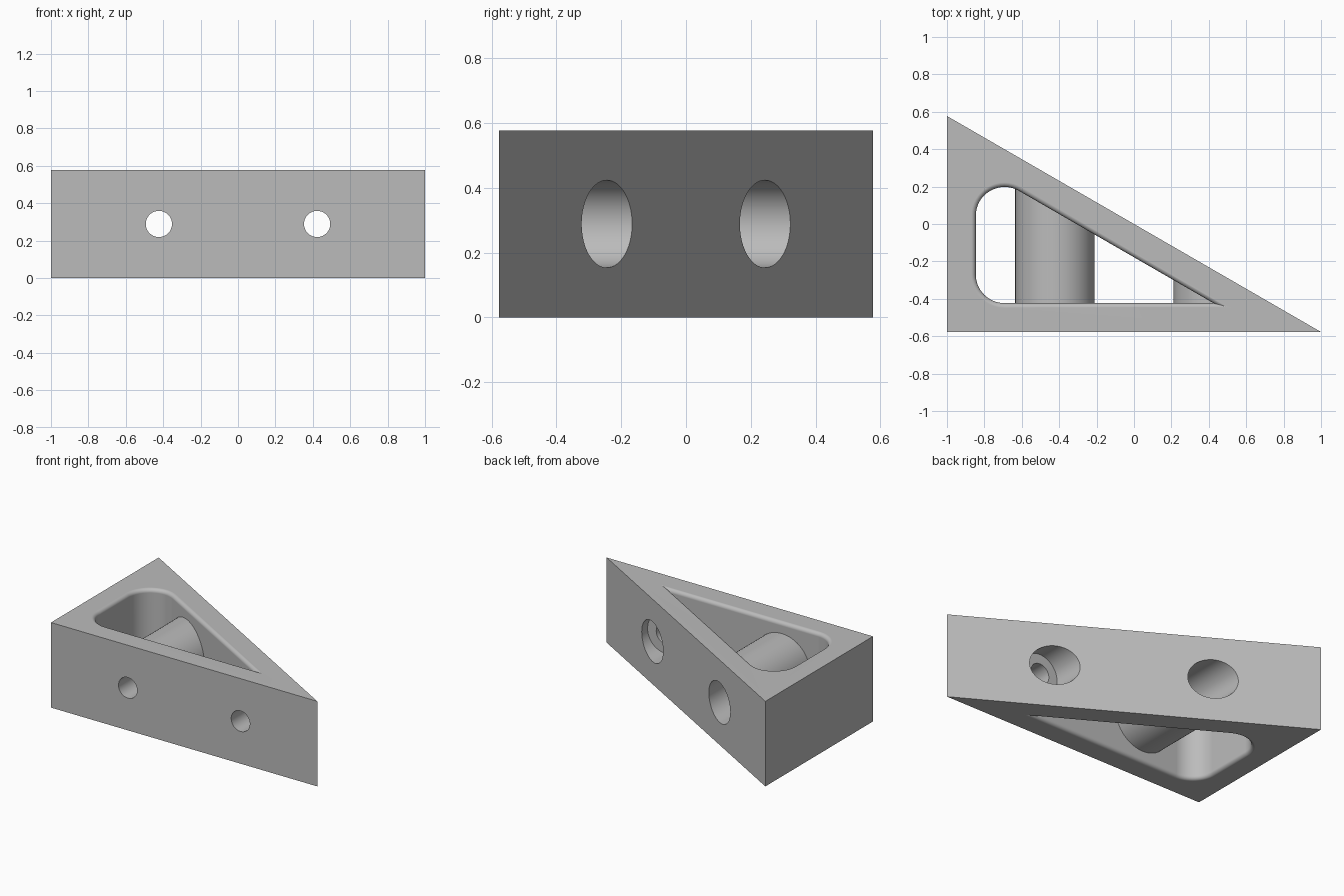
import bpy, bmesh, math
from mathutils import Matrix, Vector

cube = bpy.data.objects.get("Cube")
if cube:
    bpy.data.objects.remove(cube, do_unlink=True)

HALF = 1 / math.sqrt(3)      # half depth, also the height
HEIGHT = HALF
WALL = 0.154                 # wall thickness and pocket corner radius
FILLET = 0.025               # rounding of the pocket rims
HOLE_X = 0.423
SCREW_R, HEAD_R, BOSS_R = 0.07, 0.135, 0.212
SEAT_Y = -HALF + 0.1925      # floor of the screw head recesses

grey = bpy.data.materials.new("grey plastic")
grey.use_nodes = True
colour = (0.5, 0.5, 0.5, 1)
grey.diffuse_color = colour
grey.node_tree.nodes["Principled BSDF"].inputs["Base Color"].default_value = colour


def make_object(name, bm, helper=True):
    bmesh.ops.recalc_face_normals(bm, faces=bm.faces[:])
    mesh = bpy.data.meshes.new(name)
    bm.to_mesh(mesh)
    bm.free()
    mesh.materials.append(grey)
    obj = bpy.data.objects.new(name, mesh)
    bpy.context.collection.objects.link(obj)
    obj.hide_render = helper
    return obj


def loft(name, layers, helper=True):
    """Stack closed outlines, given as (z, points), into a capped solid."""
    bm = bmesh.new()
    rings = [[bm.verts.new((x, y, z)) for x, y in pts] for z, pts in layers]
    for low, high in zip(rings, rings[1:]):
        for i in range(len(low)):
            j = (i + 1) % len(low)
            bm.faces.new((low[i], low[j], high[j], high[i]))
    bm.faces.new(rings[0][::-1])
    bm.faces.new(rings[-1])
    return make_object(name, bm, helper)


def cylinder_y(name, x, radius, y0, y1):
    bm = bmesh.new()
    bmesh.ops.create_cone(bm, cap_ends=True, segments=64, radius1=radius,
                          radius2=radius, depth=y1 - y0,
                          matrix=Matrix.Translation((x, (y0 + y1) / 2, HEIGHT / 2))
                          @ Matrix.Rotation(math.pi / 2, 4, 'X'))
    return make_object(name, bm)


def cut(target, cutter):
    mod = target.modifiers.new("cut", 'BOOLEAN')
    mod.operation = 'DIFFERENCE'
    mod.solver = 'EXACT'
    mod.object = cutter
    bpy.context.view_layer.objects.active = target
    bpy.ops.object.modifier_apply(modifier=mod.name)
    bpy.data.objects.remove(cutter, do_unlink=True)


def pocket_outline(grow):
    """Pocket shape: sharp at the wedge tip, round at the other two corners."""
    inset = WALL - grow
    pts = [(1 - inset / math.tan(math.radians(15)), -HALF + inset)]
    cx = -1 + 2 * WALL
    upper = -cx * HALF - 2 * WALL / math.cos(math.radians(30))
    for cy, start, end in ((upper, 60, 180), (-HALF + 2 * WALL, 180, 270)):
        for i in range(17):
            a = math.radians(start + (end - start) * i / 16)
            pts.append((cx + (WALL + grow) * math.cos(a),
                        cy + (WALL + grow) * math.sin(a)))
    return pts


# Wedge body
triangle = [(-1, -HALF), (1, -HALF), (-1, HALF)]
body = loft("wedge_body", [(0, triangle), (HEIGHT, triangle)], helper=False)

# Pocket with rounded rims, leaving the two screw bosses standing
rim = [(-0.05, FILLET)]
for i in range(9):
    a = math.pi / 2 * i / 8
    rim.append((FILLET * (1 - math.cos(a)), FILLET * (1 - math.sin(a))))
rim += [(HEIGHT - z, grow) for z, grow in reversed(rim)]
pocket = loft("pocket_cutter", [(z, pocket_outline(grow)) for z, grow in rim])
for x in (-HOLE_X, HOLE_X):
    cut(pocket, cylinder_y("boss", x, BOSS_R, -0.8, 0.8))
cut(body, pocket)

# Screw holes with wide head recesses from the sloping side
for x in (-HOLE_X, HOLE_X):
    cut(body, cylinder_y("screw_hole_cutter", x, SCREW_R, -0.8, 0.8))
    cut(body, cylinder_y("head_recess_cutter", x, HEAD_R, SEAT_Y, 0.8))

# Smooth curved surfaces, keep flat sides flat
for o in bpy.context.selected_objects:
    o.select_set(False)
body.select_set(True)
bpy.context.view_layer.objects.active = body
bpy.ops.object.shade_smooth_by_angle(angle=math.radians(30))
normals = body.modifiers.new("flat sides", 'WEIGHTED_NORMAL')
normals.keep_sharp = True
